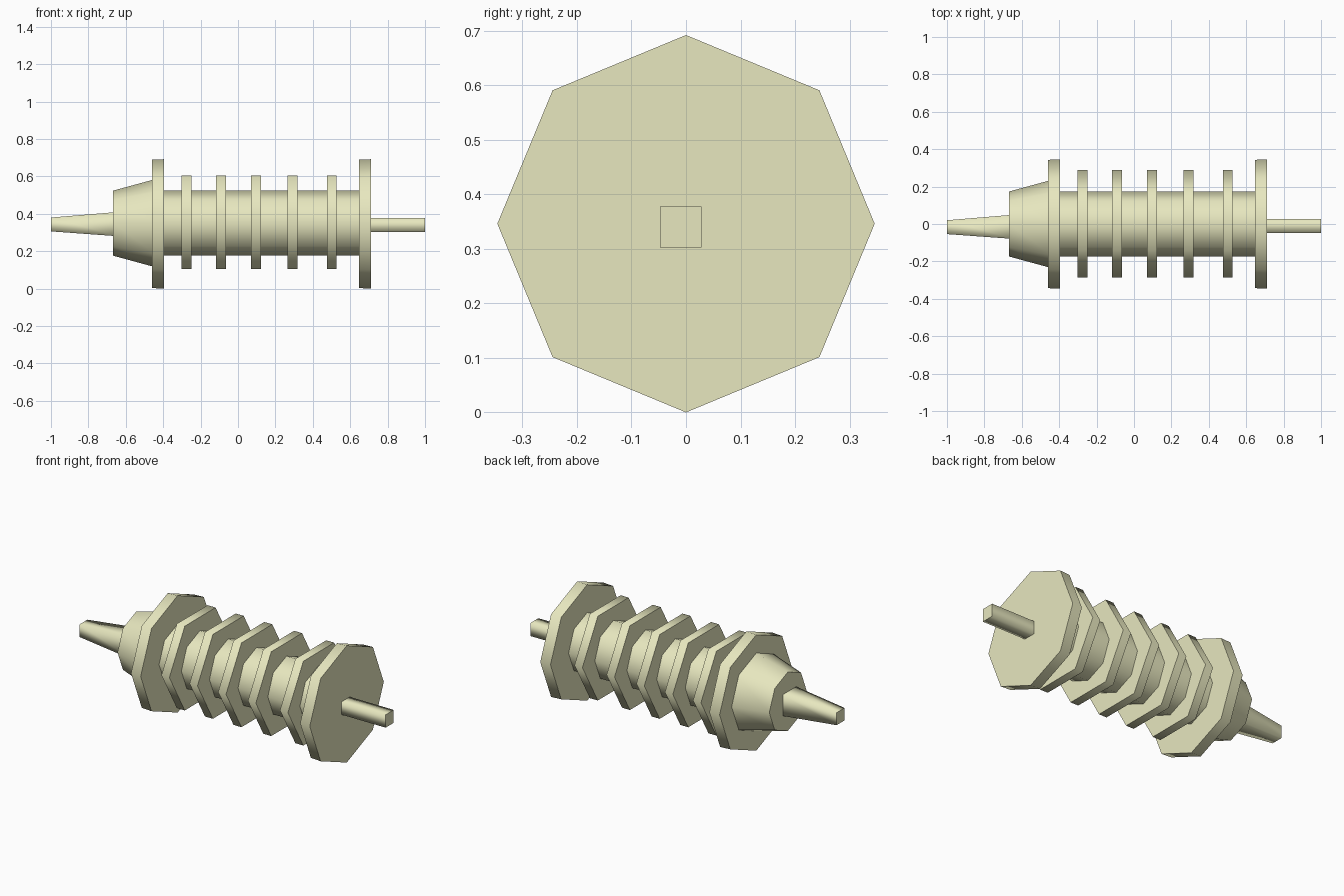
import bpy, bmesh
from math import cos, sin, pi, sqrt

if "Cube" in bpy.data.objects:
    bpy.data.objects.remove(bpy.data.objects["Cube"])


def prism(name, sides, start, end, turn=0.0):
    """Prism along x. start / end = (x, y centre, z centre, radius)."""
    bm = bmesh.new()
    rings = []
    for x, y, z, r in (start, end):
        rings.append([bm.verts.new((x,
                                    y + r * cos(turn + 2 * pi * i / sides),
                                    z + r * sin(turn + 2 * pi * i / sides)))
                      for i in range(sides)])
    a, b = rings
    for i in range(sides):
        j = (i + 1) % sides
        bm.faces.new((a[i], a[j], b[j], b[i])).smooth = True
    # flat end caps
    bm.faces.new(a)
    bm.faces.new(b)
    bmesh.ops.recalc_face_normals(bm, faces=bm.faces)
    mesh = bpy.data.meshes.new(name)
    bm.to_mesh(mesh)
    bm.free()
    ob = bpy.data.objects.new(name, mesh)
    bpy.context.collection.objects.link(ob)
    mat = bpy.data.materials.get("cream") or bpy.data.materials.new("cream")
    mat.diffuse_color = (0.80, 0.80, 0.52, 1)
    mat.use_nodes = True
    mat.node_tree.nodes["Principled BSDF"].inputs["Base Color"].default_value = mat.diffuse_color
    mesh.materials.append(mat)
    return ob


# central core and flared collar
prism("core", 8, (-0.44, 0, 0.35, 0.174), (0.68, 0, 0.35, 0.174))
prism("collar", 8, (-0.667, 0, 0.35, 0.174), (-0.44, 0, 0.35, 0.236))

# large end flanges
for name, x0, x1 in (("left_flange", -0.46, -0.395), ("right_flange", 0.647, 0.712)):
    prism(name, 8, (x0, 0, 0.346, 0.343), (x1, 0, 0.346, 0.346))

# hexagonal ribs
for i, x in enumerate((-0.275, -0.091, 0.096, 0.291, 0.501)):
    prism(f"rib_{i + 1}", 6, (x - 0.026, 0.002, 0.355, 0.288),
          (x + 0.026, 0.002, 0.355, 0.288))

# square end rods, left one tapered
s = sqrt(2)
prism("left_rod", 4, (-1, -0.017, 0.343, 0.037 * s), (-0.64, -0.015, 0.345, 0.065 * s), pi / 4)
prism("right_rod", 4, (0.69, -0.010, 0.34, 0.038 * s), (1, -0.010, 0.34, 0.038 * s), pi / 4)
